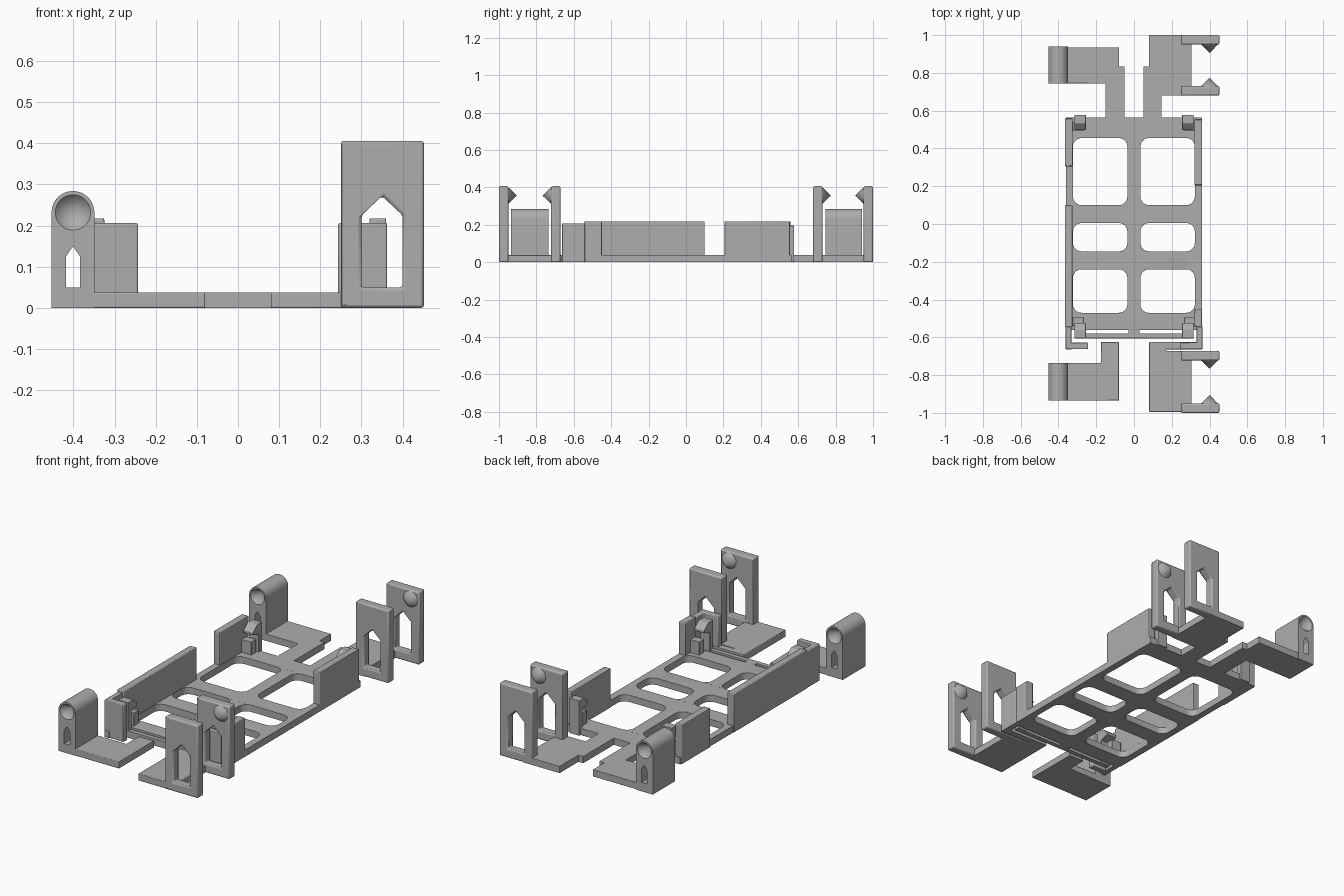
import bpy, bmesh
from math import sin, cos, pi, radians
from mathutils import Matrix

if "Cube" in bpy.data.objects:
    bpy.data.objects.remove(bpy.data.objects["Cube"], do_unlink=True)

grey = bpy.data.materials.new("matte_grey")
grey.use_nodes = True
COLOUR = (0.42, 0.42, 0.42, 1)
grey.diffuse_color = COLOUR
grey.node_tree.nodes["Principled BSDF"].inputs["Base Color"].default_value = COLOUR

# Axis mapping: local profile (a, b) plus extrusion c
AXES = {
    "z": Matrix.Identity(4),
    "y": Matrix.Rotation(pi / 2, 4, "X"),
    "x": Matrix(((0, 0, 1, 0), (1, 0, 0, 0), (0, 1, 0, 0), (0, 0, 0, 1))),
}


def finish(name, bm, bevel=0.0):
    bmesh.ops.remove_doubles(bm, verts=bm.verts, dist=0.0001)
    bmesh.ops.recalc_face_normals(bm, faces=bm.faces)
    mesh = bpy.data.meshes.new(name)
    bm.to_mesh(mesh)
    bm.free()
    mesh.materials.append(grey)
    obj = bpy.data.objects.new(name, mesh)
    bpy.context.collection.objects.link(obj)
    if bevel:
        mod = obj.modifiers.new("soft_edges", "BEVEL")
        mod.width = bevel
        mod.segments = 2
        mod.limit_method = "ANGLE"
        mod.angle_limit = radians(40)
    bpy.ops.object.select_all(action="DESELECT")
    obj.select_set(True)
    bpy.context.view_layer.objects.active = obj
    bpy.ops.object.shade_smooth_by_angle(angle=radians(30))
    return obj


def panel(name, loops, lo, hi, axis="z", bevel=0.004):
    """Extrude an outline (first loop) with holes (other loops) along an axis."""
    curve = bpy.data.curves.new(name + "_outline", "CURVE")
    curve.dimensions = "2D"
    curve.fill_mode = "BOTH"
    curve.extrude = (hi - lo) / 2
    for loop in loops:
        spline = curve.splines.new("POLY")
        spline.points.add(len(loop) - 1)
        for point, (a, b) in zip(spline.points, loop):
            point.co = (a, b, 0, 1)
        spline.use_cyclic_u = True
    temp = bpy.data.objects.new(name + "_outline", curve)
    bpy.context.collection.objects.link(temp)
    graph = bpy.context.evaluated_depsgraph_get()
    mesh = bpy.data.meshes.new_from_object(temp.evaluated_get(graph))
    bm = bmesh.new()
    bm.from_mesh(mesh)
    bpy.data.objects.remove(temp)
    bpy.data.meshes.remove(mesh)
    mid = (lo + hi) / 2
    shift = [mid if axis == k else 0 for k in "xyz"]
    bm.transform(Matrix.Translation(shift) @ AXES[axis])
    return finish(name, bm, bevel)


def rect(x0, x1, y0, y1):
    return [(x0, y0), (x1, y0), (x1, y1), (x0, y1)]


def box(name, x, y, z, bevel=0.004):
    return panel(name, [rect(*sorted(x), *sorted(y))], *z, bevel=bevel)


def arc(cx, cy, r, a0, a1, n):
    return [(cx + r * cos(radians(a0 + (a1 - a0) * i / n)),
             cy + r * sin(radians(a0 + (a1 - a0) * i / n))) for i in range(n + 1)]


def rounded(x0, x1, y0, y1, r=0.045):
    return (arc(x1 - r, y1 - r, r, 0, 90, 6) + arc(x0 + r, y1 - r, r, 90, 180, 6)
            + arc(x0 + r, y0 + r, r, 180, 270, 6) + arc(x1 - r, y0 + r, r, 270, 360, 6))


def house(cx, half, z0, z1, peak):
    return [(cx - half, z0), (cx + half, z0), (cx + half, z1), (cx, peak), (cx - half, z1)]


def cone(name, x, z, y, tip, r):
    """Open cone whose base sits at y and whose point is at tip."""
    bm = bmesh.new()
    ring = [bm.verts.new((a, y, b)) for a, b in arc(x, z, r, 0, 352.5, 47)]
    top = bm.verts.new((x, tip, z))
    for i, v in enumerate(ring):
        bm.faces.new((v, ring[(i + 1) % len(ring)], top))
    return finish(name, bm)


T = 0.038  # base thickness

# Base tray with windows, rear arms and the front spring bar
outline = [
    (-0.36, -0.665), (-0.33, -0.665), (-0.33, -0.56), (-0.03, -0.56), (-0.03, -0.58),
    (-0.315, -0.58), (-0.315, -0.605), (0.315, -0.605), (0.315, -0.58), (0.03, -0.58),
    (0.03, -0.56), (0.33, -0.56), (0.33, -0.665), (0.36, -0.665), (0.36, 0.565),
    (0.145, 0.565), (0.145, 0.68), (0.305, 0.68), (0.305, 1.0), (0.08, 1.0),
    (0.08, 0.835), (0.05, 0.835), (0.05, 0.565), (-0.05, 0.565), (-0.05, 0.835),
    (-0.08, 0.835), (-0.08, 0.935), (-0.36, 0.935), (-0.36, 0.745), (-0.15, 0.745),
    (-0.15, 0.565), (-0.36, 0.565),
]
windows = [rounded(x, x + 0.288, y0, y1)
           for x in (-0.323, 0.034)
           for y0, y1 in ((0.10, 0.455), (-0.145, 0.005), (-0.47, -0.24))]
panel("base_tray", [outline] + windows, 0, T, bevel=0.003)

# Front feet
panel("front_foot_left_side", [[(0.08, -0.995), (0.305, -0.995), (0.305, -0.672),
      (0.17, -0.672), (0.17, -0.664), (0.36, -0.664), (0.36, -0.625), (0.08, -0.625)]],
      0, T, bevel=0.003)
panel("front_foot_right_side", [[(-0.36, -0.935), (-0.08, -0.935), (-0.08, -0.625),
      (-0.175, -0.625), (-0.175, -0.735), (-0.36, -0.735)]], 0, T, bevel=0.003)

# Side walls
for name, x, y in (("long_side_wall", (-0.365, -0.325), (-0.545, 0.10)),
                   ("rear_wall_right_side", (-0.365, -0.325), (0.305, 0.56)),
                   ("rear_wall_left_side", (0.32, 0.36), (0.205, 0.555)),
                   ("short_side_wall", (0.32, 0.36), (-0.545, -0.45))):
    box(name, x, y, (0, 0.217))

for s, side in ((-1, "right"), (1, "left")):
    # Front corner brackets
    corner = [(s * a, b) for a, b in ((0.362, -0.663), (0.362, -0.54), (0.332, -0.54),
                                      (0.332, -0.628), (0.243, -0.628), (0.243, -0.663))]
    panel("front_corner_" + side, [corner], 0, 0.206)
    # Snap clips: upright with wedge hook, above a small rest block
    x0, x1 = sorted((s * 0.255, s * 0.315))
    for end, d, back, rest in (("front", -1, 0.605, 0.53), ("rear", 1, 0.578, 0.53)):
        hook = [(d * a, z) for a, z in ((back, 0), (back, 0.195), (back - 0.045, 0.195),
                (back - 0.08, 0.165), (back - 0.08, 0.15), (back - 0.03, 0.135),
                (back - 0.03, 0))]
        panel(end + "_clip_" + side, [hook], x0, x1, "x", 0.002)
        box(end + "_rest_" + side, (x0 + s * 0.01, x1 + s * 0.01),
            (d * (rest - 0.035), d * (rest + 0.01)), (T - 0.005, 0.11), 0.002)

# Tall slotted plates with facing cone pins
for name, y0, y1, d in (("front_outer", -1.0, -0.95, 1), ("front_inner", -0.722, -0.672, -1),
                        ("rear_inner", 0.68, 0.73, 1), ("rear_outer", 0.95, 1.0, -1)):
    panel(name + "_plate", [rect(0.25, 0.452, 0, 0.406),
          house(0.35, 0.05, 0.05, 0.225, 0.272)], y0, y1, "y", 0.007)
    face = y1 if d > 0 else y0
    cone(name + "_pin", 0.4, 0.356, face - d * 0.001, face + d * 0.045, 0.045)

# Round-topped sockets with conical dimples at both ends
CX, CZ, R = -0.401, 0.232, 0.052
for name, y0, y1 in (("front", -0.935, -0.735), ("rear", 0.745, 0.94)):
    body = [(CX - R, 0), (CX + R, 0)] + arc(CX, CZ, R, 0, 180, 24)
    panel(name + "_socket", [body, house(CX, 0.017, 0.05, 0.125, 0.15),
          arc(CX, CZ, 0.043, 0, 352.5, 47)], y0, y1, "y", 0)
    cone(name + "_socket_dimple_a", CX, CZ, y0, y0 + 0.05, 0.043)
    cone(name + "_socket_dimple_b", CX, CZ, y1, y1 - 0.05, 0.043)
